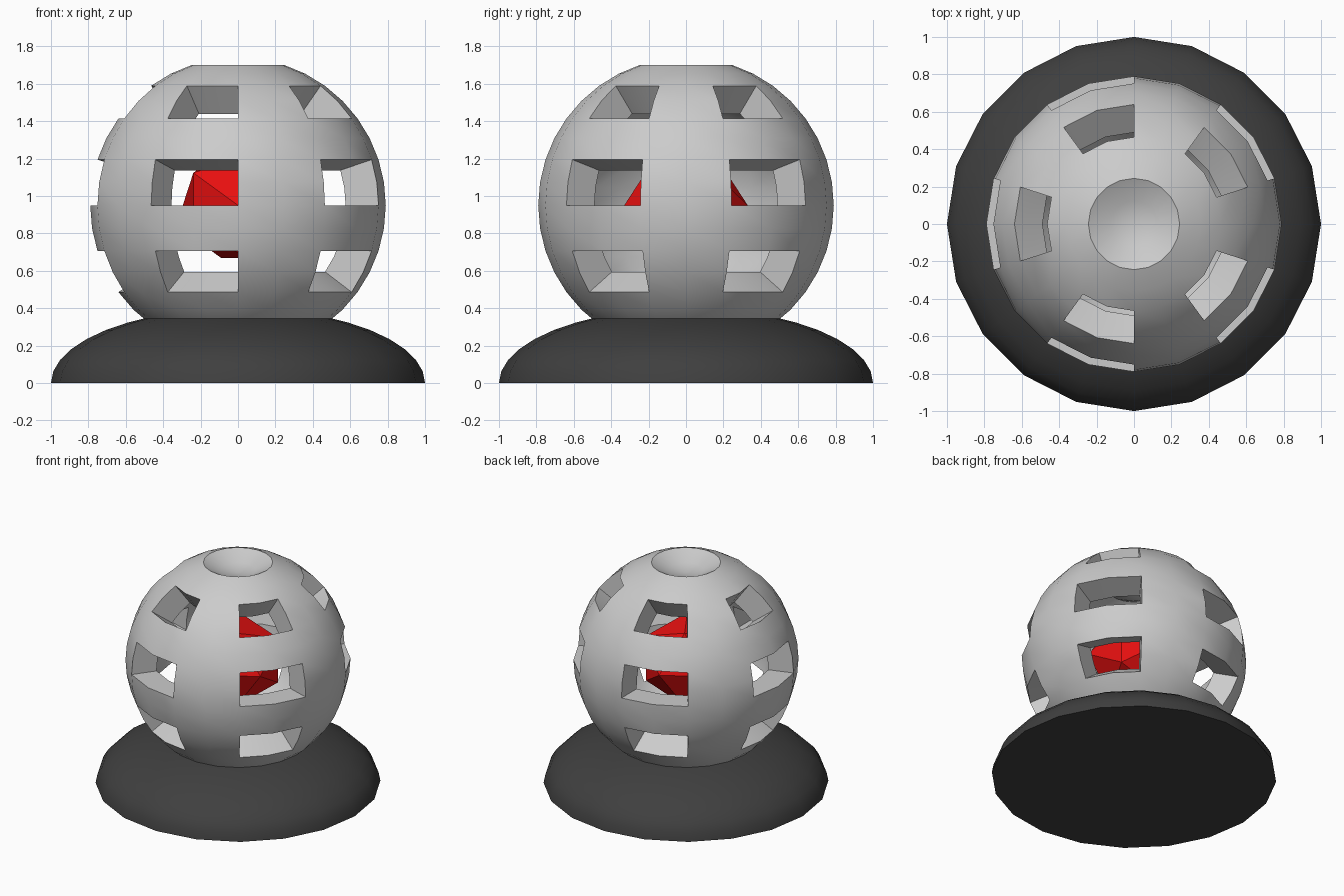
import bpy, bmesh, math
from mathutils import Matrix

cube = bpy.data.objects.get("Cube")
if cube:
    bpy.data.objects.remove(cube, do_unlink=True)

BALL_R, INNER_R, BALL_Z = 0.79, 0.605, 0.95


def material(name, rgb):
    mat = bpy.data.materials.new(name)
    mat.use_nodes = True
    mat.diffuse_color = (*rgb, 1)
    bsdf = mat.node_tree.nodes["Principled BSDF"]
    bsdf.inputs["Base Color"].default_value = (*rgb, 1)
    bsdf.inputs["Roughness"].default_value = 0.6
    return mat


def make_object(name, bm, mat, z=0, smooth=True):
    bmesh.ops.recalc_face_normals(bm, faces=bm.faces[:])
    mesh = bpy.data.meshes.new(name)
    bm.to_mesh(mesh)
    bm.free()
    mesh.materials.append(mat)
    obj = bpy.data.objects.new(name, mesh)
    obj.location.z = z
    bpy.context.collection.objects.link(obj)
    if smooth:
        bpy.ops.object.select_all(action="DESELECT")
        obj.select_set(True)
        bpy.context.view_layer.objects.active = obj
        bpy.ops.object.shade_smooth_by_angle(angle=math.radians(50))
    return obj


light_grey = material("light_grey", (0.6, 0.6, 0.6))
dark_grey = material("dark_grey", (0.05, 0.05, 0.05))
red = material("red", (0.8, 0.005, 0.005))

# Domed base: upper half of a flattened sphere with a flat underside
bm = bmesh.new()
bmesh.ops.create_uvsphere(bm, u_segments=20, v_segments=20, radius=1)
below = [v for v in bm.verts if v.co.z < -0.01]
bmesh.ops.delete(bm, geom=below, context="VERTS")
bmesh.ops.contextual_create(bm, geom=[e for e in bm.edges if e.is_boundary])
bmesh.ops.scale(bm, vec=(1, 1, 0.4), verts=bm.verts[:])
make_object("base", bm, dark_grey)

# Hollow ball with a dimpled top
bm = bmesh.new()
bmesh.ops.create_uvsphere(bm, u_segments=20, v_segments=20, radius=BALL_R)

# Three rows of five windows, found by elevation and azimuth
windows = []
for f in bm.faces:
    c = f.calc_center_median()
    elevation = math.degrees(math.asin(c.z / c.length))
    azimuth = math.degrees(math.atan2(c.y, c.x)) % 72
    in_row = any(low < elevation < low + 18 for low in (-36, 0, 36))
    if in_row and 18 < azimuth < 54:
        windows.append(f)
bmesh.ops.delete(bm, geom=windows, context="FACES")

for v in bm.verts:
    if v.co.z > BALL_R * math.sin(math.radians(75)):
        v.co.z = 0.67 if v.co.xy.length < 0.01 else 0.69

# Inner wall, joined to the outer one around each window
shell = bmesh.ops.extrude_face_region(bm, geom=bm.faces[:], use_keep_orig=True)
inner = [g for g in shell["geom"] if isinstance(g, bmesh.types.BMVert)]
bmesh.ops.scale(bm, vec=[INNER_R / BALL_R] * 3, verts=inner)
make_object("windowed_ball", bm, light_grey, BALL_Z)

# Faceted core with its points facing front and back
bm = bmesh.new()
bmesh.ops.create_icosphere(bm, subdivisions=1, radius=0.33,
                           matrix=Matrix.Rotation(math.radians(90), 4, "X"))
make_object("core", bm, red, BALL_Z, smooth=False)
